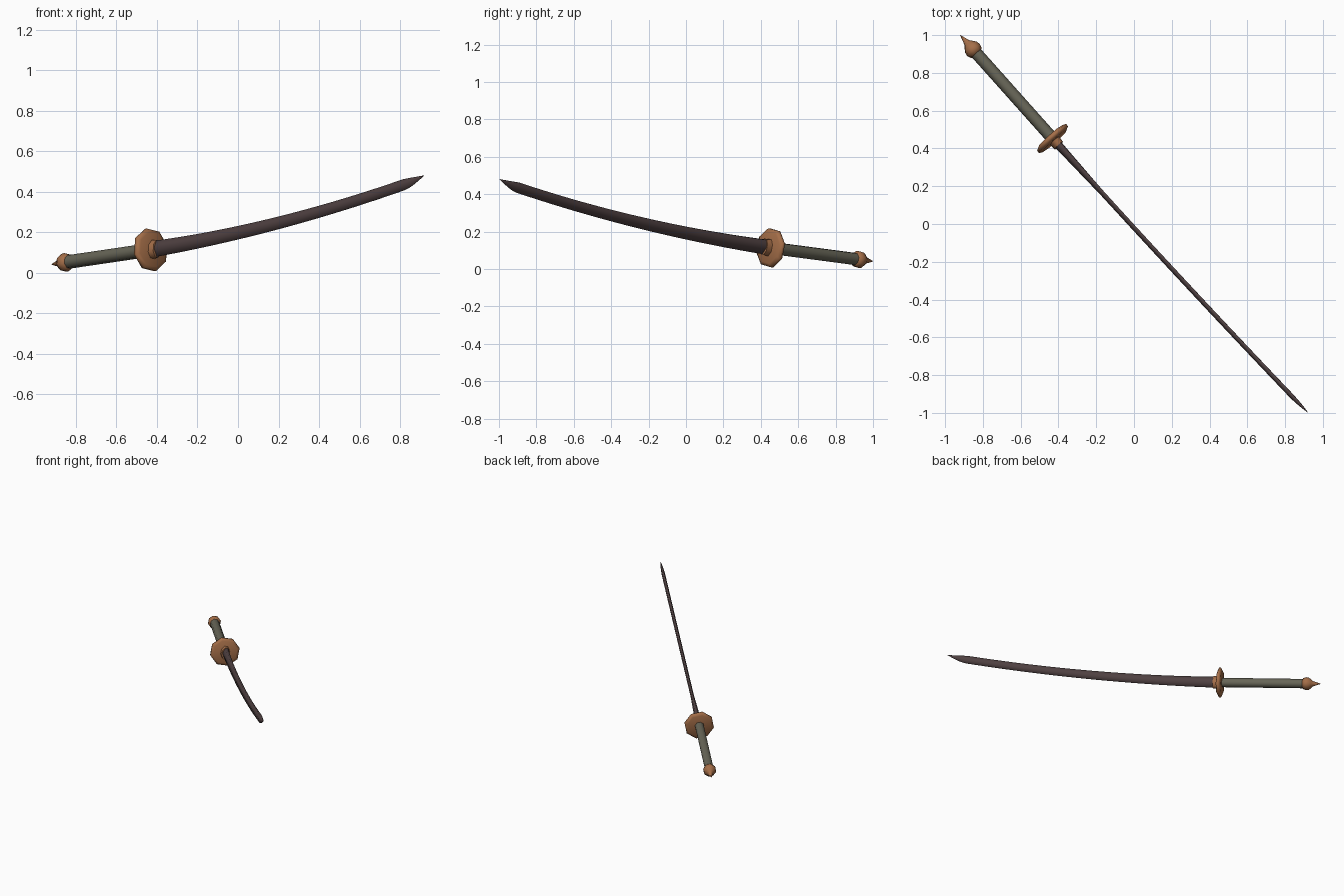
import bpy, bmesh, math
from mathutils import Vector

if "Cube" in bpy.data.objects:
    bpy.data.objects.remove(bpy.data.objects["Cube"])

HALF = math.hypot(0.92, 1.0)                 # half of the horizontal length
U = Vector((0.92, -1.0, 0)).normalized()     # along the sword, towards the tip
V = Vector((1.0, 0.92, 0)).normalized()      # sideways
GUARD_S = -0.625


def material(name, col):
    m = bpy.data.materials.new(name)
    m.diffuse_color = (*col, 1)
    m.use_nodes = True
    m.node_tree.nodes["Principled BSDF"].inputs["Base Color"].default_value = m.diffuse_color
    return m


BRONZE = material("bronze brown", (0.37, 0.155, 0.065))
WRAP = material("grey green wrap", (0.135, 0.13, 0.095))
STEEL = material("dark steel", (0.078, 0.052, 0.053))


def path(s):
    """Centre line: straight grip, then a gently curved blade."""
    x = s * U.x
    if s < GUARD_S:
        z = 0.113 + 0.145 * (x - GUARD_S * U.x)
        t = -0.011 * (s + HALF) / (GUARD_S + HALF)
    else:
        x0 = GUARD_S * U.x
        z = 0.113 + 0.158 * (x - x0) + 0.08 * (x - x0) ** 2
        t = -0.014 * (1 - (s / HALF) ** 2)
    return U * s + V * t + Vector((0, 0, z))


def frame(s):
    tan = (path(s + 0.01) - path(s - 0.01)).normalized()
    up = Vector((0, 0, 1)) + V * 0.19        # the sword leans about 11 degrees
    up = (up - tan * up.dot(tan)).normalized()
    return path(s), up, tan.cross(up)


def loft(name, stations, mat, smooth=None):
    """stations: (position along sword, list of (up, side) section points)"""
    bm = bmesh.new()
    rings = []
    for s, sec in stations:
        p, up, side = frame(s)
        rings.append([bm.verts.new(p + up * a + side * b) for a, b in sec])
    for r0, r1 in zip(rings, rings[1:]):
        n = len(r0)
        for i in range(n):
            bm.faces.new((r0[i], r0[(i + 1) % n], r1[(i + 1) % n], r1[i]))
    bm.faces.new(rings[0])
    bm.faces.new(rings[-1])
    bmesh.ops.remove_doubles(bm, verts=bm.verts, dist=0.0002)
    bmesh.ops.recalc_face_normals(bm, faces=bm.faces)
    me = bpy.data.meshes.new(name)
    bm.to_mesh(me)
    bm.free()
    me.materials.append(mat)
    ob = bpy.data.objects.new(name, me)
    bpy.context.collection.objects.link(ob)
    if smooth:
        bpy.ops.object.select_all(action='DESELECT')
        ob.select_set(True)
        bpy.context.view_layer.objects.active = ob
        bpy.ops.object.shade_smooth_by_angle(angle=math.radians(smooth))
    return ob


def oval(a, b, n=8):
    """Section with flats on top and bottom"""
    return [(a * math.cos((i + 0.5) * math.tau / n),
             b * math.sin((i + 0.5) * math.tau / n)) for i in range(n)]


# grip
loft("grip", [(s, oval(0.034, 0.033)) for s in (-1.26, GUARD_S)], WRAP, 50)

# pommel: ball with a spike
ball = [(-1.225, 0.028), (-1.232, 0.040), (-1.252, 0.047), (-1.272, 0.044),
        (-1.292, 0.030), (-1.303, 0.019), (-HALF, 0.001)]
loft("pommel", [(s, oval(r, r)) for s, r in ball], BRONZE, 60)

# eight-sided guard with a bevelled rim
rim = [(-0.017, 0.088), (-0.008, 0.107), (0.008, 0.107), (0.017, 0.088)]
loft("guard", [(GUARD_S + d, oval(r, r)) for d, r in rim], BRONZE, 80)

# collar between guard and blade
loft("collar", [(GUARD_S + 0.01, oval(0.049, 0.033)),
                (GUARD_S + 0.050, oval(0.046, 0.029))], BRONZE, 60)


# blade: narrow spine, side ridge, sharp lower edge, upswept point
def blade_section(s):
    f = (s - GUARD_S) / (HALF - GUARD_S)
    h = 0.028 + 0.012 * (1 - f) ** 2
    w = 0.0125 + 0.011 * max(0, 1 - f / 0.2)
    low = -h
    k = max(0, (s - 1.215) / (HALF - 1.215))
    top = h + (0.481 - path(HALF).z - h) * k  # spine ends at the tip height
    low += (top - low - 0.001) * k ** 1.8
    w *= 1 - 0.92 * k ** 2
    mid = low + (top - low) * 0.5
    return [(top, 0.5 * w), (mid, w), (low, 0.08 * w),
            (low, -0.08 * w), (mid, -w), (top, -0.5 * w)]


steps = [GUARD_S + 0.02 + i * (1.215 - GUARD_S - 0.02) / 20 for i in range(21)]
steps += [1.215 + (HALF - 1.215) * i / 6 for i in range(1, 7)]
loft("blade", [(s, blade_section(s)) for s in steps], STEEL, 85)
